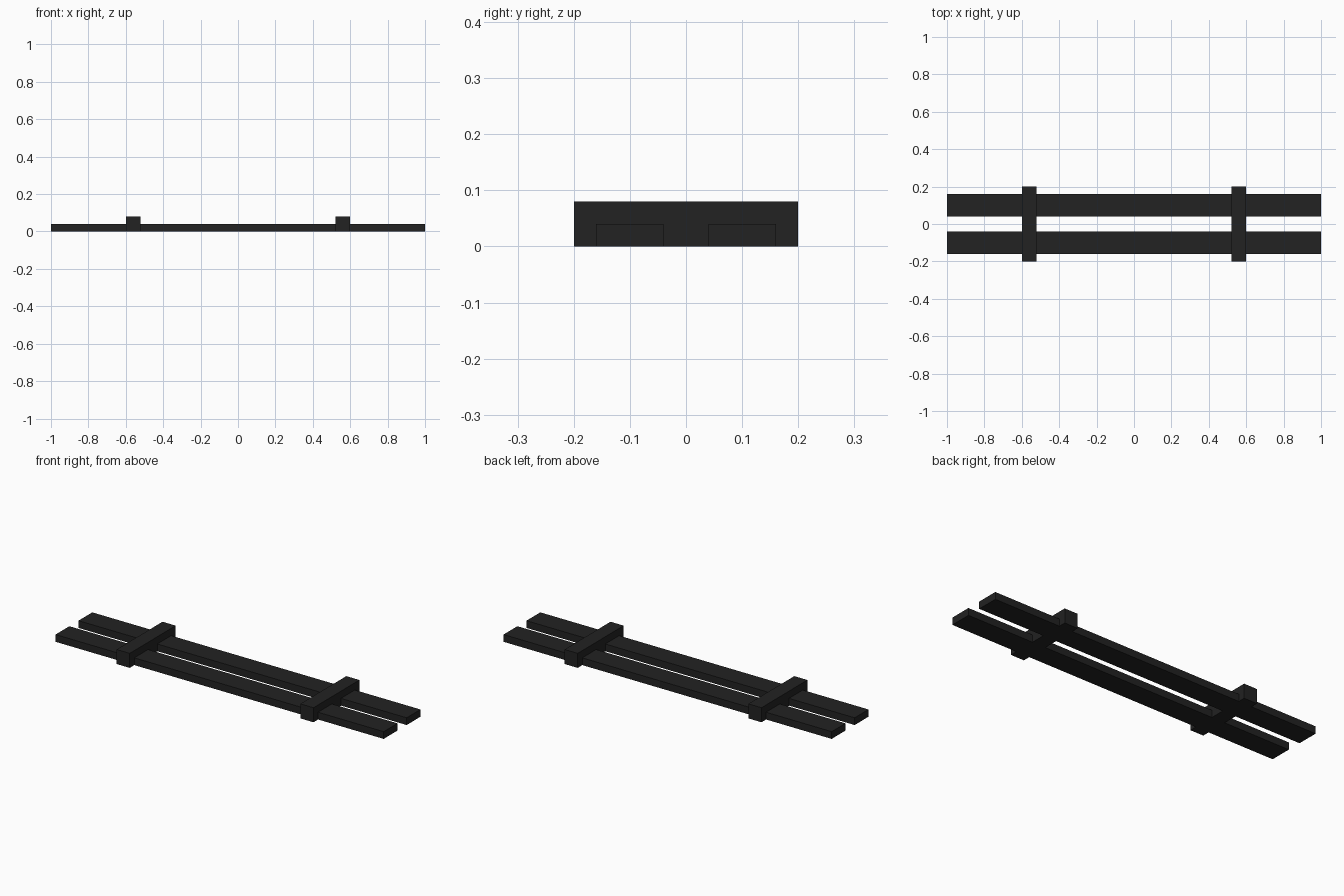
import bpy

# Remove the default object
cube = bpy.data.objects.get("Cube")
if cube:
    bpy.data.objects.remove(cube, do_unlink=True)

# Single near-black material
black = bpy.data.materials.new("charcoal_black")
black.use_nodes = True
colour = (0.016, 0.016, 0.016, 1.0)
black.diffuse_color = colour
black.node_tree.nodes["Principled BSDF"].inputs["Base Color"].default_value = colour


def box(name, centre, size):
    """Add a flat-sided box with the given centre and full size."""
    bpy.ops.mesh.primitive_cube_add(size=1, location=centre)
    obj = bpy.context.object
    obj.name = name
    obj.scale = size
    bpy.ops.object.transform_apply(location=False, rotation=False, scale=True)
    obj.data.materials.append(black)
    return obj


# Two long rails lying side by side
for side, name in ((-1, "front_rail"), (1, "back_rail")):
    box(name, (0, side * 0.10, 0.02), (2.0, 0.12, 0.04))

# Two taller crossbars joining the rails
for side, name in ((-1, "right_crossbar"), (1, "left_crossbar")):
    box(name, (side * 0.56, 0, 0.04), (0.08, 0.40, 0.08))
